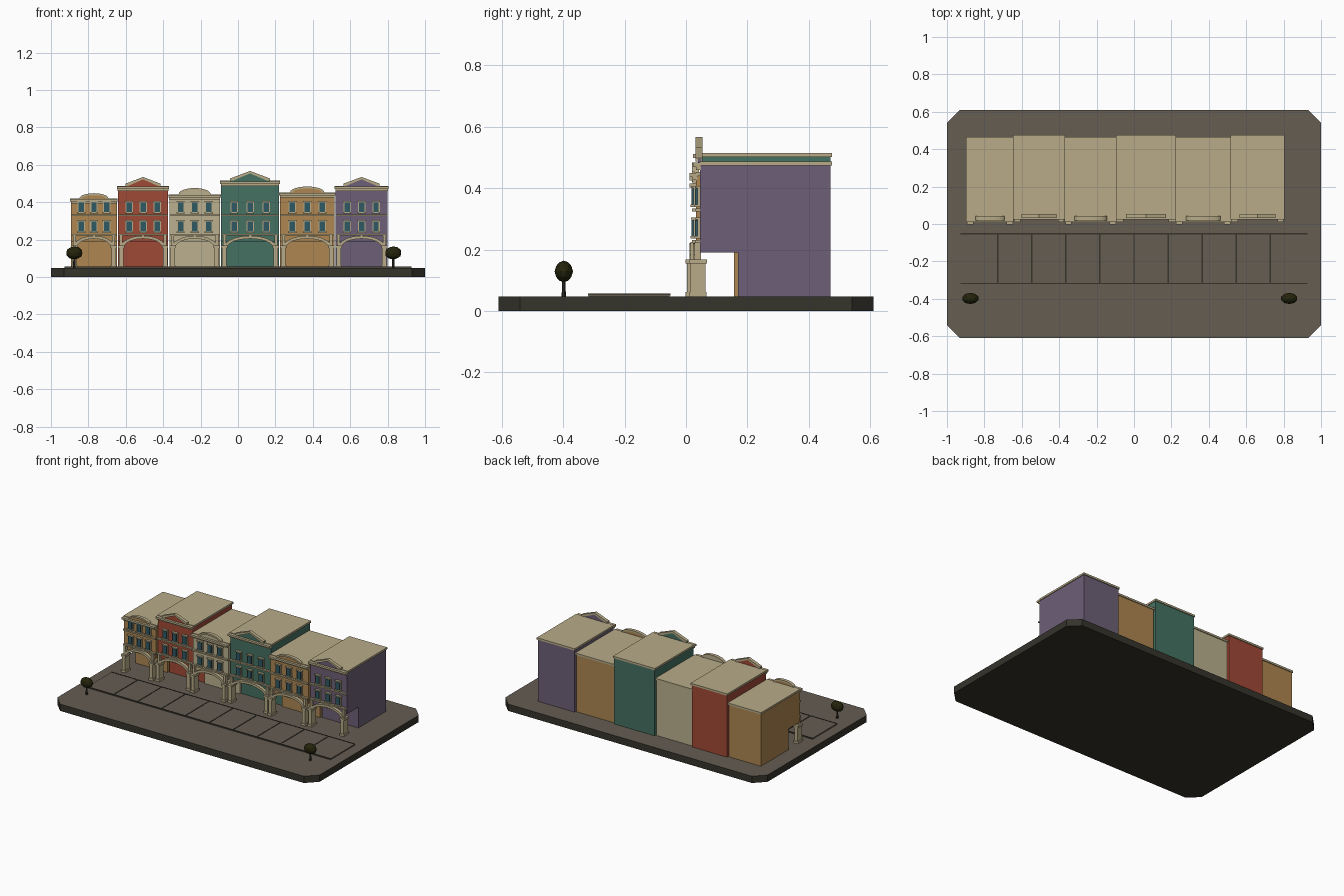
import bpy, bmesh, math

cube = bpy.data.objects.get("Cube")
if cube:
    bpy.data.objects.remove(cube, do_unlink=True)


def material(name, hexcode):
    """Flat colour from an sRGB hex string."""
    rgb = [int(hexcode[i:i + 2], 16) / 255 for i in (0, 2, 4)]
    rgba = [c / 12.92 if c < 0.04 else ((c + 0.055) / 1.055) ** 2.4 for c in rgb] + [1]
    m = bpy.data.materials.new(name)
    m.use_nodes = True
    m.diffuse_color = rgba
    m.node_tree.nodes["Principled BSDF"].inputs["Base Color"].default_value = rgba
    return m


ochre = material("ochre plaster", "AE8650")
red = material("brick red", "A04A36")
cream = material("cream plaster", "BBB08E")
green = material("sea green", "457262")
purple = material("dusty purple", "6D6077")
trim = material("tan trim", "B8AB88")
glass = material("blue glass", "2F5864")
paving = material("taupe paving", "655D52")
dark = material("dark stone", "35332B")
leaf = material("olive leaf", "24240C")


def finish(bm, name, *mats):
    bmesh.ops.recalc_face_normals(bm, faces=bm.faces)
    mesh = bpy.data.meshes.new(name)
    bm.to_mesh(mesh)
    bm.free()
    for m in mats:
        mesh.materials.append(m)
    ob = bpy.data.objects.new(name, mesh)
    bpy.context.collection.objects.link(ob)
    return ob


def add_box(bm, x0, x1, y0, y1, z0, z1):
    vs = bmesh.ops.create_cube(bm, size=1)["verts"]
    for v in vs:
        v.co = (x1 if v.co.x > 0 else x0, y1 if v.co.y > 0 else y0, z1 if v.co.z > 0 else z0)


def add_prism(bm, points, offset):
    """Extrude a closed outline of 3D points by an offset vector."""
    face = bm.faces.new([bm.verts.new(p) for p in points])
    new = bmesh.ops.extrude_face_region(bm, geom=[face])["geom"]
    bmesh.ops.translate(bm, vec=offset, verts=[g for g in new if isinstance(g, bmesh.types.BMVert)])


def add_band(bm, outer, inner, y0, y1):
    """Solid strip between two matching (x, z) paths."""
    rings = [[bm.verts.new((p[0], y, p[1])) for p, y in ((o, y0), (i, y0), (i, y1), (o, y1))]
             for o, i in zip(outer, inner)]
    for a, b in zip(rings, rings[1:]):
        for k in range(4):
            bm.faces.new((a[k], a[k - 1], b[k - 1], b[k]))
    bm.faces.new(rings[0])
    bm.faces.new(rings[-1])


def arc(cx, z, rx, rz, n=12):
    return [(cx - rx * math.cos(math.pi * i / n), z + rz * math.sin(math.pi * i / n)) for i in range(n + 1)]


GROUND = 0.047


def base():
    # chamfered slab with a paved top
    bm = bmesh.new()
    c = 0.07
    quarter = [(1, 0.61 - c), (1 - c, 0.61)]
    pts = quarter + [(-x, y) for x, y in quarter[::-1]]
    pts += [(-x, -y) for x, y in pts]
    add_prism(bm, [(x, y, 0) for x, y in pts], (0, 0, GROUND))
    ob = finish(bm, "base_slab", dark, paving)
    for p in ob.data.polygons:
        p.material_index = int(p.normal.z > 0.5)
    # raised parking strip and its bay lines
    bm = bmesh.new()
    add_box(bm, -0.928, 0.928, -0.317, -0.053, GROUND - 0.005, 0.055)
    finish(bm, "parking_strip", paving)
    bm = bmesh.new()
    for i in range(9):
        x = (i - 4) * 0.1818
        add_box(bm, x - 0.004, x + 0.004, -0.317, -0.053, 0.05, 0.057)
    for y in (-0.317, -0.053):
        add_box(bm, -0.928, 0.928, y - 0.002, y + 0.002, 0.05, 0.057)
    finish(bm, "parking_lines", dark)


def building(name, x0, x1, top, wall, peak, gabled):
    cx, w = (x0 + x1) / 2, x1 - x0
    y = 0.045 if gabled else 0.033
    back = y + 0.425
    roof = top - 0.013
    # main block with a recessed ground floor
    bm = bmesh.new()
    profile = [(y, 0.19), (y, roof), (back, roof), (back, GROUND), (y + 0.124, GROUND), (y + 0.124, 0.19)]
    add_prism(bm, [(x0 + 0.003, a, b) for a, b in profile], (w - 0.006, 0, 0))
    finish(bm, name + "_walls", wall)
    bm = bmesh.new()
    add_box(bm, x0 - 0.002, x1 + 0.002, y, back + 0.006, roof, top)
    finish(bm, name + "_roof", trim)
    # cornice and string courses
    bm = bmesh.new()
    add_box(bm, x0 - 0.002, x1 + 0.002, y - 0.022, y + 0.004, roof - 0.004, top - 0.004)
    add_box(bm, x0 + 0.002, x1 - 0.002, y - 0.012, y + 0.004, roof - 0.014, roof - 0.004)
    for z in (0.222, 0.325):
        add_box(bm, x0 + 0.003, x1 - 0.003, y - 0.014, y + 0.004, z, z + 0.009)
    finish(bm, name + "_cornices", trim)
    # parapet: triangular gable or round pediment with a raised rim
    half = w * (0.34 if gabled else 0.31)
    if gabled:
        outer = [(cx - half, top), (cx - half, top + 0.012), (cx, peak), (cx + half, top + 0.012), (cx + half, top)]
        inner = [(cx + (px - cx) * 0.86, max(top, pz - 0.013)) for px, pz in outer]
    else:
        outer = arc(cx, top, half, peak - top)
        inner = arc(cx, top, half - 0.014, peak - top - 0.011)
    low = top - 0.01
    bm = bmesh.new()
    add_prism(bm, [(outer[0][0], y - 0.006, low)] + [(a, y - 0.006, b - 0.002) for a, b in outer]
              + [(outer[-1][0], y - 0.006, low)], (0, 0.012, 0))
    finish(bm, name + "_parapet", wall)
    bm = bmesh.new()
    add_band(bm, outer, inner, y - 0.014, y + 0.009)
    finish(bm, name + "_parapet_rim", trim)
    # windows: two rows of three, with frame, sill and glazing bar
    frames, panes = bmesh.new(), bmesh.new()
    for col in (-1, 0, 1):
        wx = cx + col * w * 0.272
        for z in (0.24, 0.343):
            add_box(frames, wx - 0.02, wx + 0.02, y - 0.008, y + 0.004, z, z + 0.062)
            add_box(frames, wx - 0.022, wx + 0.022, y - 0.018, y + 0.004, z - 0.004, z + 0.004)
            add_box(frames, wx - 0.022, wx + 0.022, y - 0.016, y + 0.004, z + 0.058, z + 0.064)
            add_box(panes, wx - 0.0145, wx + 0.0145, y - 0.015, y, z + 0.004, z + 0.056)
    finish(frames, name + "_window_frames", trim)
    finish(panes, name + "_window_panes", glass)
    # arcade: pillars, capitals and a shallow arch
    bm = bmesh.new()
    for s in (-1, 1):
        px = cx + s * (w / 2 - 0.02)
        for r, z0, z1 in ((0.016, GROUND, 0.062), (0.012, GROUND, 0.165), (0.017, 0.155, 0.168)):
            d = 0.012 + r
            add_box(bm, px - r, px + r, y - 0.006 - d, y - 0.006 + d, z0, z1)
        add_box(bm, px - 0.008, px + 0.008, y - 0.018, y + 0.004, 0.165, 0.225)
    finish(bm, name + "_pillars", trim)
    bm = bmesh.new()
    add_band(bm, arc(cx, 0.155, w / 2 - 0.016, 0.066, 16), arc(cx, 0.155, w / 2 - 0.034, 0.05, 16), y - 0.022, y + 0.004)
    finish(bm, name + "_arch", trim)


def tree(name, x, y):
    bm = bmesh.new()
    bmesh.ops.create_cone(bm, segments=8, radius1=0.007, radius2=0.005, depth=0.07, cap_ends=True)
    bmesh.ops.translate(bm, vec=(x, y, GROUND + 0.033), verts=bm.verts)
    finish(bm, name + "_trunk", dark)
    bm = bmesh.new()
    bmesh.ops.create_icosphere(bm, subdivisions=2, radius=1)
    bmesh.ops.scale(bm, vec=(0.045, 0.03, 0.035), verts=bm.verts)
    bmesh.ops.translate(bm, vec=(x, y, 0.129), verts=bm.verts)
    finish(bm, name + "_crown", leaf)


base()
building("ochre_house", -0.895, -0.645, 0.42, ochre, 0.448, False)
building("red_house", -0.645, -0.37, 0.487, red, 0.535, True)
building("cream_house", -0.37, -0.093, 0.442, cream, 0.476, False)
building("green_house", -0.093, 0.222, 0.515, green, 0.567, True)
building("wide_ochre_house", 0.222, 0.518, 0.453, ochre, 0.484, False)
building("purple_house", 0.518, 0.803, 0.487, purple, 0.535, True)
tree("left_side_tree", 0.83, -0.398)
tree("right_side_tree", -0.875, -0.398)
